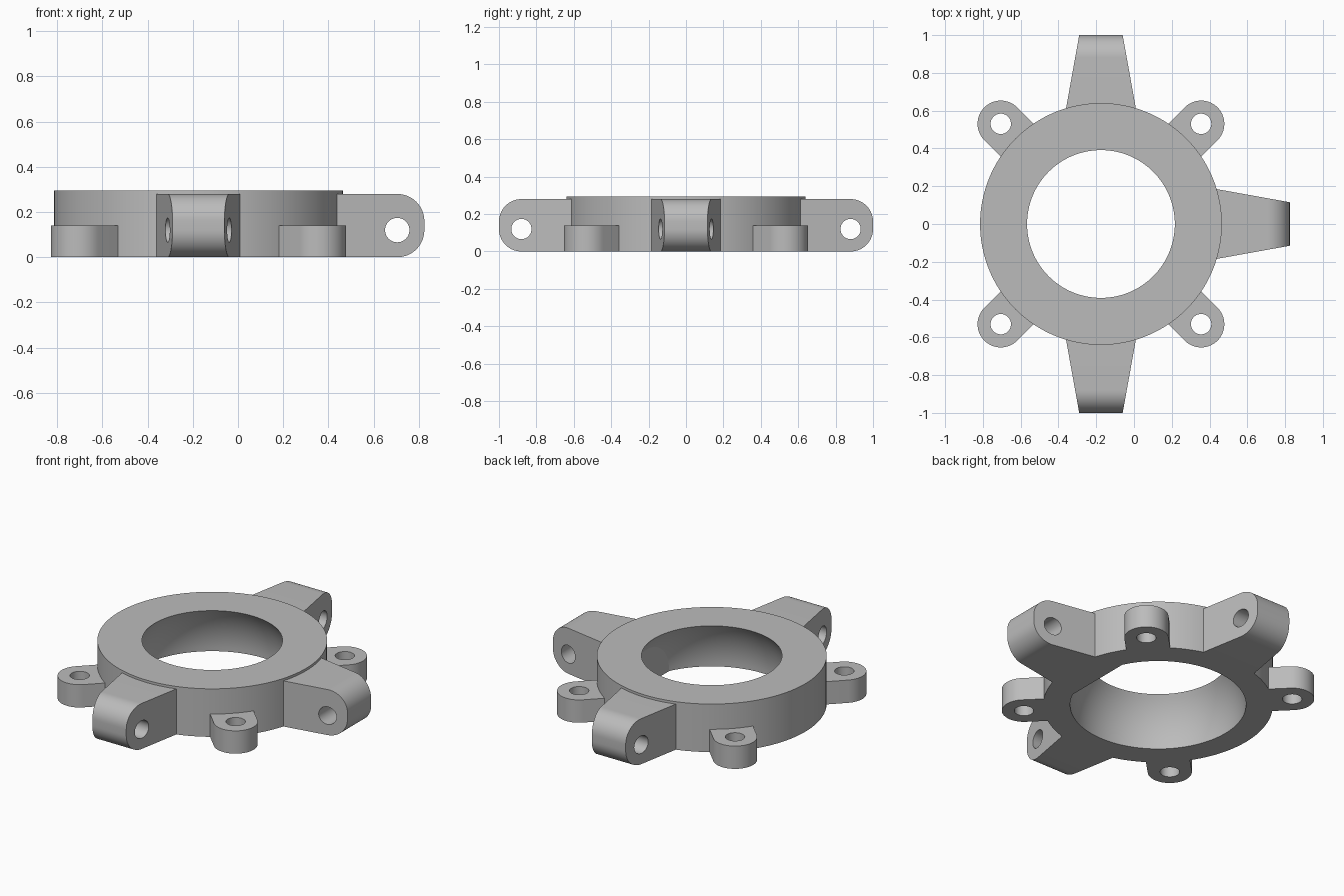
import bpy, bmesh
from math import sin, cos, pi, radians, sqrt
from mathutils import Matrix

if "Cube" in bpy.data.objects:
    bpy.data.objects.remove(bpy.data.objects["Cube"], do_unlink=True)

CENTRE = Matrix.Translation((-0.175, 0, 0))
HOLE_R = 0.054

grey = bpy.data.materials.new("plain grey")
grey.use_nodes = True
grey.diffuse_color = (0.5, 0.5, 0.5, 1)
grey.node_tree.nodes["Principled BSDF"].inputs["Base Color"].default_value = (0.5, 0.5, 0.5, 1)


def make_object(name, bm):
    bmesh.ops.recalc_face_normals(bm, faces=bm.faces)
    mesh = bpy.data.meshes.new(name)
    bm.to_mesh(mesh)
    bm.free()
    mesh.materials.append(grey)
    obj = bpy.data.objects.new(name, mesh)
    bpy.context.collection.objects.link(obj)
    return obj


def select_only(obj):
    bpy.ops.object.select_all(action='DESELECT')
    obj.select_set(True)
    bpy.context.view_layer.objects.active = obj


def drill(obj, matrix):
    """Cut a round pin hole along the local z of the matrix."""
    bm = bmesh.new()
    bmesh.ops.create_cone(bm, cap_ends=True, segments=48, radius1=HOLE_R,
                          radius2=HOLE_R, depth=1, matrix=matrix)
    cutter = make_object("hole_cutter", bm)
    cutter.hide_render = True
    mod = obj.modifiers.new("hole", 'BOOLEAN')
    mod.operation, mod.solver, mod.object = 'DIFFERENCE', 'EXACT', cutter
    select_only(obj)
    bpy.ops.object.modifier_apply(modifier=mod.name)
    bpy.data.objects.remove(cutter, do_unlink=True)


def finish(obj, angle):
    """Place a part around the ring centre and smooth its curved faces."""
    obj.data.transform(CENTRE @ Matrix.Rotation(radians(angle), 4, 'Z'))
    select_only(obj)
    bpy.ops.object.shade_smooth_by_angle(angle=radians(30))


def arc(cx, cy, r, start, end, steps=14):
    return [(cx + r * cos(radians(start + (end - start) * i / steps)),
             cy + r * sin(radians(start + (end - start) * i / steps)))
            for i in range(steps + 1)]


def loft(sides):
    """Solid between two matching outlines."""
    bm = bmesh.new()
    a, b = [[bm.verts.new(p) for p in side] for side in sides]
    bm.faces.new(a)
    bm.faces.new(b[::-1])
    for i in range(len(a)):
        j = (i + 1) % len(a)
        bm.faces.new((a[i], a[j], b[j], b[i]))
    return bm


def socket_ring(height=0.295, outer=0.64, ball=0.49, segments=128):
    """Ring with a spherical bore that is widest at the bottom."""
    zs = [height * i / 12 for i in range(13)]
    profile = [(sqrt(ball * ball - z * z), z) for z in zs] + [(outer, height), (outer, 0)]
    bm = bmesh.new()
    rows = []
    for s in range(segments):
        a = 2 * pi * s / segments
        rows.append([bm.verts.new((r * cos(a), r * sin(a), z)) for r, z in profile])
    for s in range(segments):
        p, q = rows[s], rows[(s + 1) % segments]
        for i in range(len(profile)):
            j = (i + 1) % len(profile)
            bm.faces.new((p[i], q[i], q[j], p[j]))
    finish(make_object("socket_ring", bm), 0)


def arm(name, angle, root):
    """Tapered arm with a rounded tip and a cross hole."""
    outline = [(root, 0)] + arc(0.88, 0.12, 0.12, -90, 0) + arc(0.88, 0.16, 0.12, 0, 90) + [(root, 0.28)]
    sides = [[(u, s * (0.115 + 0.18 * (1 - u)), z) for u, z in outline] for s in (-1, 1)]
    obj = make_object(name, loft(sides))
    drill(obj, Matrix.Translation((0.88, 0, 0.12)) @ Matrix.Rotation(pi / 2, 4, 'X'))
    finish(obj, angle)


def lug(name, angle):
    """Low mounting ear with a vertical screw hole."""
    outline = [(0.56, -0.123)] + arc(0.75, 0, 0.123, -90, 90, 28) + [(0.56, 0.123)]
    obj = make_object(name, loft([[(x, y, z) for x, y in outline] for z in (0, 0.14)]))
    drill(obj, Matrix.Translation((0.75, 0, 0)))
    finish(obj, angle)


socket_ring()

# The left arm reaches slightly into the bore
arm("left_arm", 0, 0.44)
arm("back_arm", 90, 0.53)
arm("front_arm", -90, 0.53)

for name, angle in (("back_left", 45), ("back_right", 135),
                    ("front_right", 225), ("front_left", 315)):
    lug(name + "_lug", angle)
